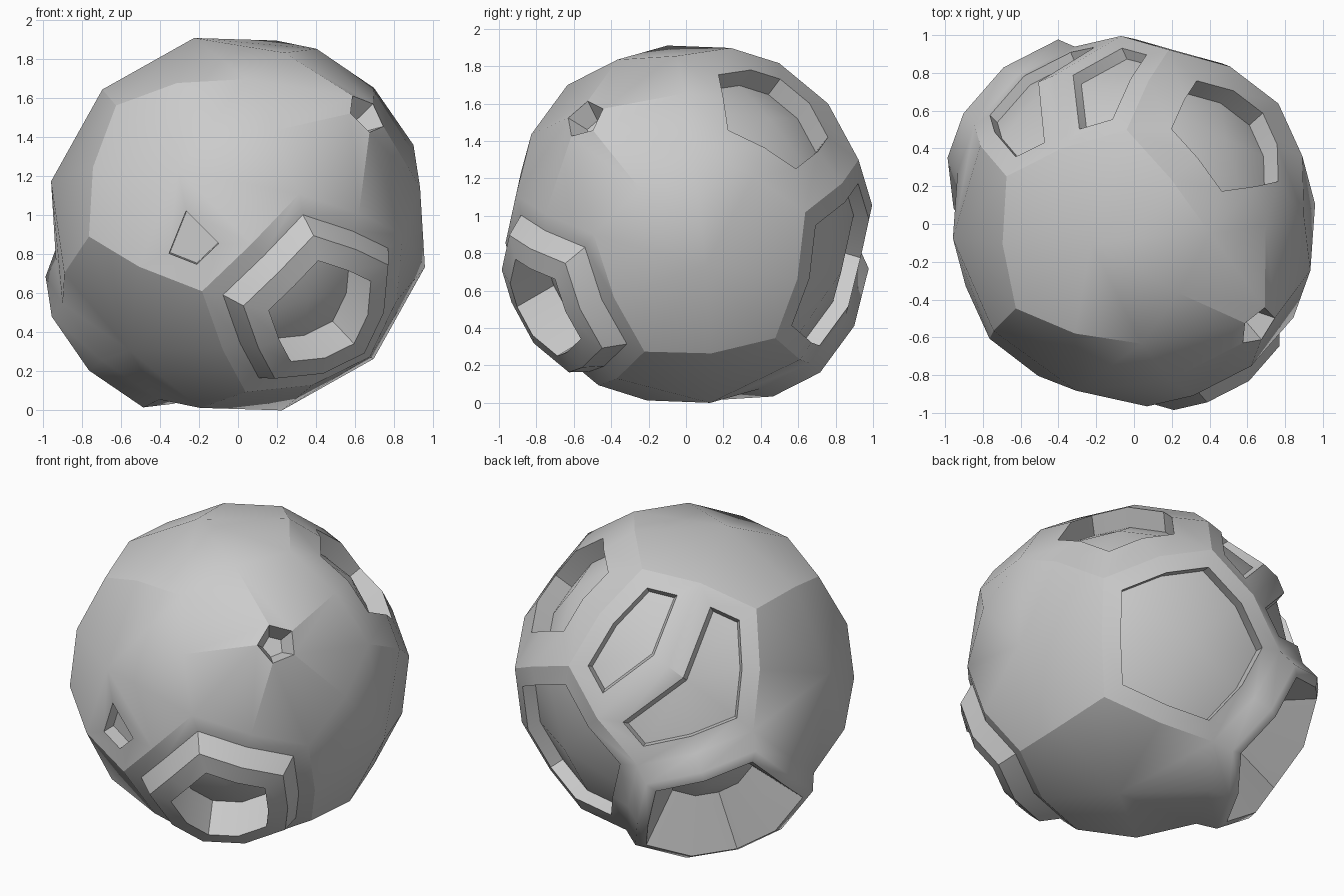
import bpy, bmesh, math
from mathutils import Vector

if "Cube" in bpy.data.objects:
    bpy.data.objects.remove(bpy.data.objects["Cube"])

R = 0.988
CENTRE = Vector((0, 0.015, 0.955))

# Tilted axes of the twelve-sided ball
a = Vector((-0.228, -0.116, 0.967)).normalized()
e = Vector((-0.07, 0.992, 0.102))
e = (e - a * e.dot(a)).normalized()
v = a.cross(e)
if v.x > 0:
    v = -v
w = a.cross(v)

# Cell centres: top, upper ring, and their opposites
ring5 = [(a + 2 * (v * math.cos(t) + w * math.sin(t))).normalized()
         for t in (math.radians(72 * k) for k in range(5))]
upper = [a] + ring5
normals = upper + [-n for n in upper]
corners = []
for i in range(12):
    for j in range(i):
        for k in range(j):
            p, q, r = normals[i], normals[j], normals[k]
            if min(p.dot(q), q.dot(r), p.dot(r)) > 0.4:
                corners.append((p + q + r).normalized())

bm = bmesh.new()
cache = {}


def vert(d):
    d = d.normalized()
    key = tuple(round(c, 3) + 0.0 for c in d)
    for k2, bv in cache.items():
        if sum(abs(x - y) for x, y in zip(key, k2)) < 0.02:
            return bv
    cache[key] = bm.verts.new(d * R)
    return cache[key]


# Each cell is five kites around its centre, all points on the sphere
cells = []
for n in normals:
    ring = [c for c in corners if c.dot(n) > 0.7]
    s = (ring[0] - n * ring[0].dot(n)).normalized()
    t = n.cross(s)
    ring.sort(key=lambda c: math.atan2(c.dot(t), c.dot(s)))
    kites = []
    for i, c in enumerate(ring):
        f = bm.faces.new((vert(n), vert(ring[i - 1] + c), vert(c),
                          vert(c + ring[(i + 1) % 5])))
        kites.append((c, f))
    cells.append(kites)
hole_vert = vert(ring5[2])
hole_vert.co += ring5[2] * 0.095          # cell around the pit bulges outward
soft_edges = {ed for c, f in cells[3] for ed in f.edges}
bm.normal_update()


def sink(faces, n, steps):
    """Repeated inset by (thickness, height along the cell normal)."""
    walls = []
    for thick, height in steps:
        res = bmesh.ops.inset_region(bm, faces=faces, thickness=thick, depth=0,
                                     use_boundary=True, use_even_offset=True)
        walls.append(res['faces'])
        vs = list({x for f in faces for x in f.verts})
        bmesh.ops.translate(bm, verts=vs, vec=n * height)
        bm.normal_update()
    return walls


def pick(cell, test=lambda c: True):
    return [f for c, f in cells[cell] if test(c)]


WALL = 0.003
# Small kite notch on the front
low = min((c for c, f in cells[2]), key=lambda c: c.z)
notch = pick(2, lambda c: c is low)
sink(notch, (notch[0].normal + Vector((0.25, 0, 0))).normalized(),
     [(0.12, 0), (WALL, -0.09)])
# Crater at the upper back right
sink(pick(4), normals[4], [(0.215, 0), (WALL, -0.125)])
# Two shallow panels on the upper back left
for side in (lambda c: c.x > -0.2, lambda c: c.x <= -0.2):
    sink(pick(5, side), normals[5], [(0.105, 0), (0.018, -0.06)])
# Wide recess at the back
sink(pick(8), normals[8], [(0.11, 0), (WALL, -0.09)])
# Cone crater with a soft raised rim at the lower back left
cone = sink(pick(9), normals[9], [(0.03, 0.11), (0.06, 0.01), (0.22, -0.34)])
soft_edges |= {ed for f in cone[0] for ed in f.edges}
# Raised rim crater at the front right
sink(pick(11), normals[11], [(0.095, 0), (0.055, 0.10), (0.115, 0), (WALL, -0.25)])
# Small five-sided pit
soft_edges -= set(hole_vert.link_edges)
bmesh.ops.bevel(bm, geom=[hole_vert], offset=0.13, offset_type='OFFSET',
                segments=1, profile=0.5, affect='VERTICES')
bm.normal_update()
pit = min(bm.faces, key=lambda f: (f.calc_center_median() - ring5[2] * (R + 0.04)).length)
sink([pit], ring5[2], [(0.045, -0.11)])

bmesh.ops.translate(bm, verts=bm.verts[:], vec=CENTRE)
bm.edges.index_update()
soft = [ed.index for ed in soft_edges if ed.is_valid]
me = bpy.data.meshes.new("cratered_ball")
bm.to_mesh(me)
bm.free()
ob = bpy.data.objects.new("cratered_ball", me)
bpy.context.collection.objects.link(ob)
bpy.context.view_layer.objects.active = ob
ob.select_set(True)
bpy.ops.object.shade_smooth_by_angle(angle=math.radians(30))
# Keep the bulge and the cone rim softly shaded
for i in soft:
    me.edges[i].use_edge_sharp = False
